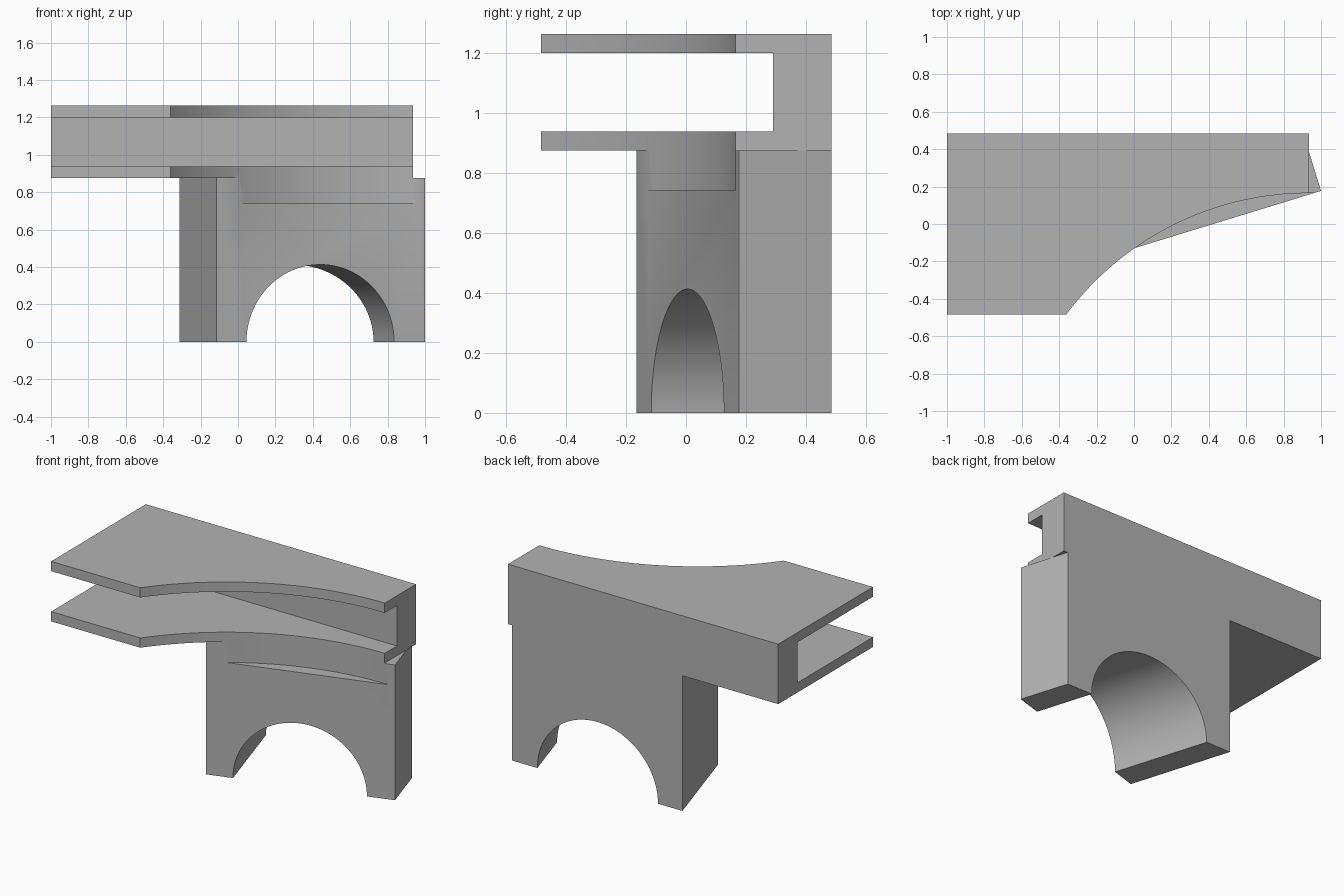
import bpy
import bmesh
from mathutils import Matrix, Vector

if "Cube" in bpy.data.objects:
    bpy.data.objects.remove(bpy.data.objects["Cube"])

grey = bpy.data.materials.new("plain grey")
grey.use_nodes = True
colour = (0.45, 0.45, 0.45, 1)
grey.diffuse_color = colour
grey.node_tree.nodes["Principled BSDF"].inputs["Base Color"].default_value = colour


def make_object(name, bm):
    bmesh.ops.recalc_face_normals(bm, faces=bm.faces)
    mesh = bpy.data.meshes.new(name)
    bm.to_mesh(mesh)
    bm.free()
    mesh.materials.append(grey)
    obj = bpy.data.objects.new(name, mesh)
    bpy.context.collection.objects.link(obj)
    return obj


def prism(name, outline, bottom, top):
    bm = bmesh.new()
    face = bm.faces.new([bm.verts.new((x, y, bottom)) for x, y in outline])
    grown = bmesh.ops.extrude_face_region(bm, geom=[face])["geom"]
    verts = [v for v in grown if isinstance(v, bmesh.types.BMVert)]
    bmesh.ops.translate(bm, verts=verts, vec=(0, 0, top - bottom))
    return make_object(name, bm)


def cylinder(name, centre, axis, radius, length, segments):
    bm = bmesh.new()
    turn = Vector(axis).to_track_quat("Z", "Y").to_matrix().to_4x4()
    bmesh.ops.create_cone(bm, cap_ends=True, segments=segments, radius1=radius,
                          radius2=radius, depth=length,
                          matrix=Matrix.Translation(centre) @ turn)
    return make_object(name, bm)


def combine(target, tool, operation):
    mod = target.modifiers.new(operation.lower(), "BOOLEAN")
    mod.operation = operation
    mod.solver = "EXACT"
    mod.object = tool
    bpy.context.view_layer.objects.active = target
    bpy.ops.object.modifier_apply(modifier=mod.name)
    bpy.data.objects.remove(tool)


BACK, FRONT, END = 0.485, -0.483, 0.935

# Channel beam: a solid bar with a slot open to the front and both ends
bracket = prism("channel_bracket", [(-1, FRONT), (END, FRONT), (END, BACK), (-1, BACK)], 0.875, 1.263)
slot = prism("slot_cutter", [(-2, -1), (2, -1), (2, 0.29), (-2, 0.29)], 0.938, 1.2)
combine(bracket, slot, "DIFFERENCE")

# Skewed foot block with an arch running square to its front face
foot = prism("foot_block", [(-0.115, -0.165), (1, 0.177), (0.905, BACK), (-0.314, BACK)], 0, 0.875)
arch = cylinder("arch_cutter", (0.44, 0.005, 0), (-0.293, 0.956, 0), 0.413, 3, 128)
combine(foot, arch, "DIFFERENCE")
combine(bracket, foot, "UNION")

# Large round clearance through the flanges and into the top of the foot
clearance = cylinder("clearance_cutter", (END, -1.457, 1.742), (0, 0, 1), 1.622, 2, 256)
combine(bracket, clearance, "DIFFERENCE")

# Smooth curved walls, sharp edges elsewhere
bpy.ops.object.select_all(action="DESELECT")
bracket.select_set(True)
bpy.context.view_layer.objects.active = bracket
bpy.ops.object.shade_smooth_by_angle(angle=0.5)
